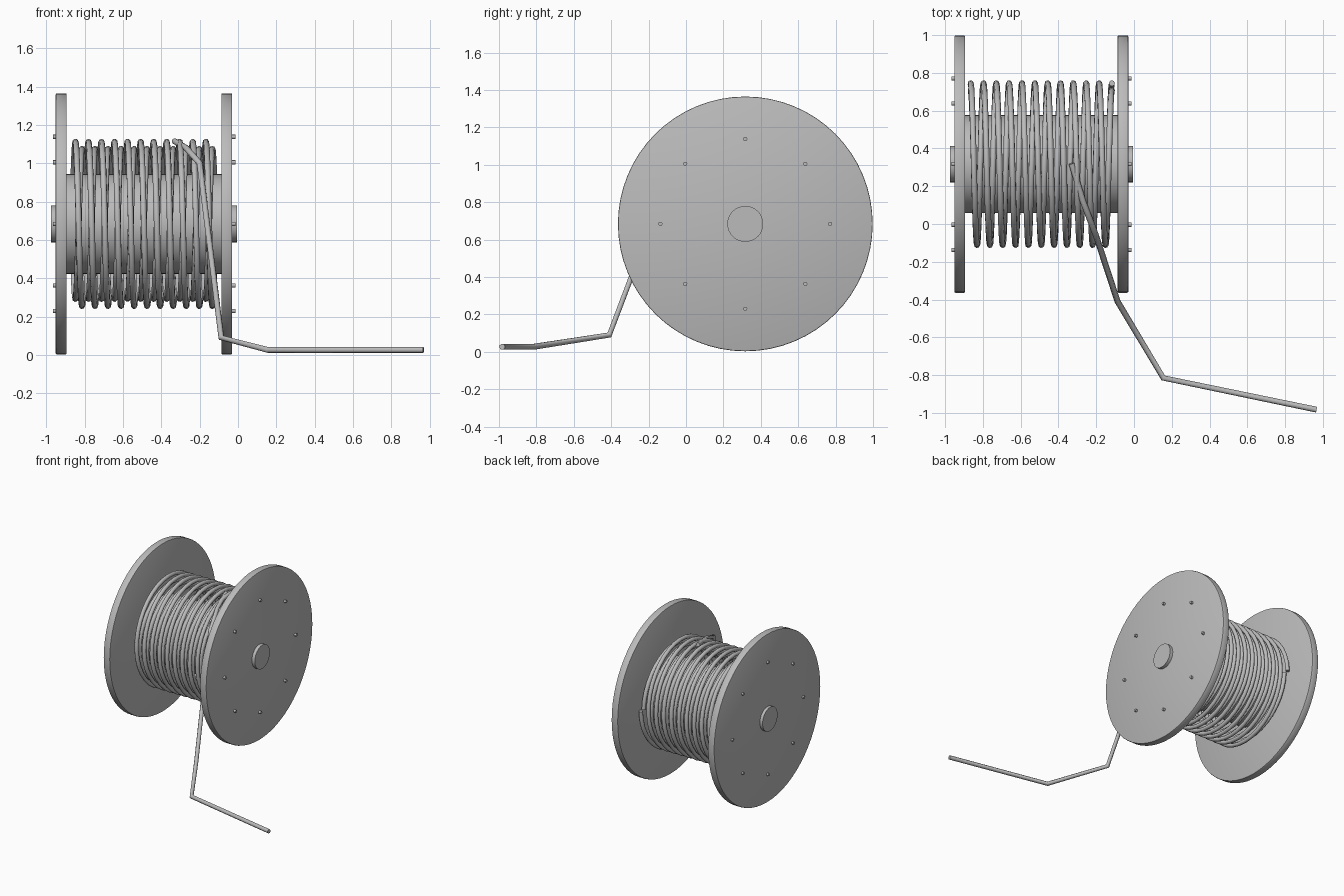
import bpy, math
from math import pi, sin, cos

if "Cube" in bpy.data.objects:
    bpy.data.objects.remove(bpy.data.objects["Cube"])

CY, CZ = 0.317, 0.684      # spool axis runs along x through this point
ROPE_R = 0.016

grey = bpy.data.materials.new("mid_grey")
grey.diffuse_color = (0.5, 0.5, 0.5, 1)
grey.use_nodes = True
grey.node_tree.nodes["Principled BSDF"].inputs["Base Color"].default_value = grey.diffuse_color


def finish(obj, name, angle=35):
    obj.name = name
    obj.data.materials.clear()
    obj.data.materials.append(grey)
    bpy.ops.object.select_all(action='DESELECT')
    obj.select_set(True)
    bpy.context.view_layer.objects.active = obj
    bpy.ops.object.shade_smooth_by_angle(angle=math.radians(angle))


def disc(name, x0, x1, radius, sides, y=CY, z=CZ, bevel=0):
    """Cylinder along x from x0 to x1."""
    bpy.ops.mesh.primitive_cylinder_add(
        vertices=sides, radius=radius, depth=x1 - x0,
        location=((x0 + x1) / 2, y, z), rotation=(0, pi / 2, 0))
    obj = bpy.context.object
    if bevel:
        mod = obj.modifiers.new("rim", 'BEVEL')
        mod.width, mod.segments = bevel, 2
        bpy.ops.object.modifier_apply(modifier=mod.name)
    finish(obj, name)


def rope(name, points):
    """Round tube along a list of points."""
    curve = bpy.data.curves.new(name, 'CURVE')
    curve.dimensions = '3D'
    curve.bevel_depth, curve.bevel_resolution = ROPE_R, 2
    curve.use_fill_caps = True
    spline = curve.splines.new('POLY')
    spline.points.add(len(points) - 1)
    for p, co in zip(spline.points, points):
        p.co = (*co, 1)
    obj = bpy.data.objects.new(name, curve)
    bpy.context.collection.objects.link(obj)
    bpy.ops.object.select_all(action='DESELECT')
    obj.select_set(True)
    bpy.context.view_layer.objects.active = obj
    bpy.ops.object.convert(target='MESH')
    finish(bpy.context.object, name, 50)


def helix(radius, direction, x0=-0.865, x1=-0.117, turns=11, steps=36):
    n = turns * steps
    for i in range(n + 1):
        a = direction * 2 * pi * i / steps
        yield (x0 + (x1 - x0) * i / n, CY + radius * cos(a), CZ + radius * sin(a))


# Flanges, drum and axle
disc("left_flange", -0.951, -0.894, 0.681, 64, bevel=0.006)
disc("right_flange", -0.087, -0.030, 0.681, 64, bevel=0.006)
disc("drum", -0.90, -0.08, 0.26, 48)
disc("axle", -0.975, -0.004, 0.096, 32)

# Ring of bolts on both outer faces
for side, x0, x1 in (("left", -0.965, -0.94), ("right", -0.04, -0.012)):
    for k in range(8):
        a = k * pi / 4
        disc(f"{side}_bolt_{k + 1}", x0, x1, 0.011, 12,
             CY + 0.454 * cos(a), CZ + 0.454 * sin(a))

# Two rope layers wound in opposite directions
rope("outer_coil", list(helix(0.428, 1)))
rope("inner_coil", list(helix(0.391, -1)))

# Loose rope end leading over the coil and out along the floor
rope("loose_rope", [(-0.33, 0.32, 1.115), (-0.27, 0.12, 1.08), (-0.20, -0.065, 1.0),
                    (-0.087, -0.41, 0.09), (0.155, -0.815, 0.027), (0.967, -0.983, 0.027)])
